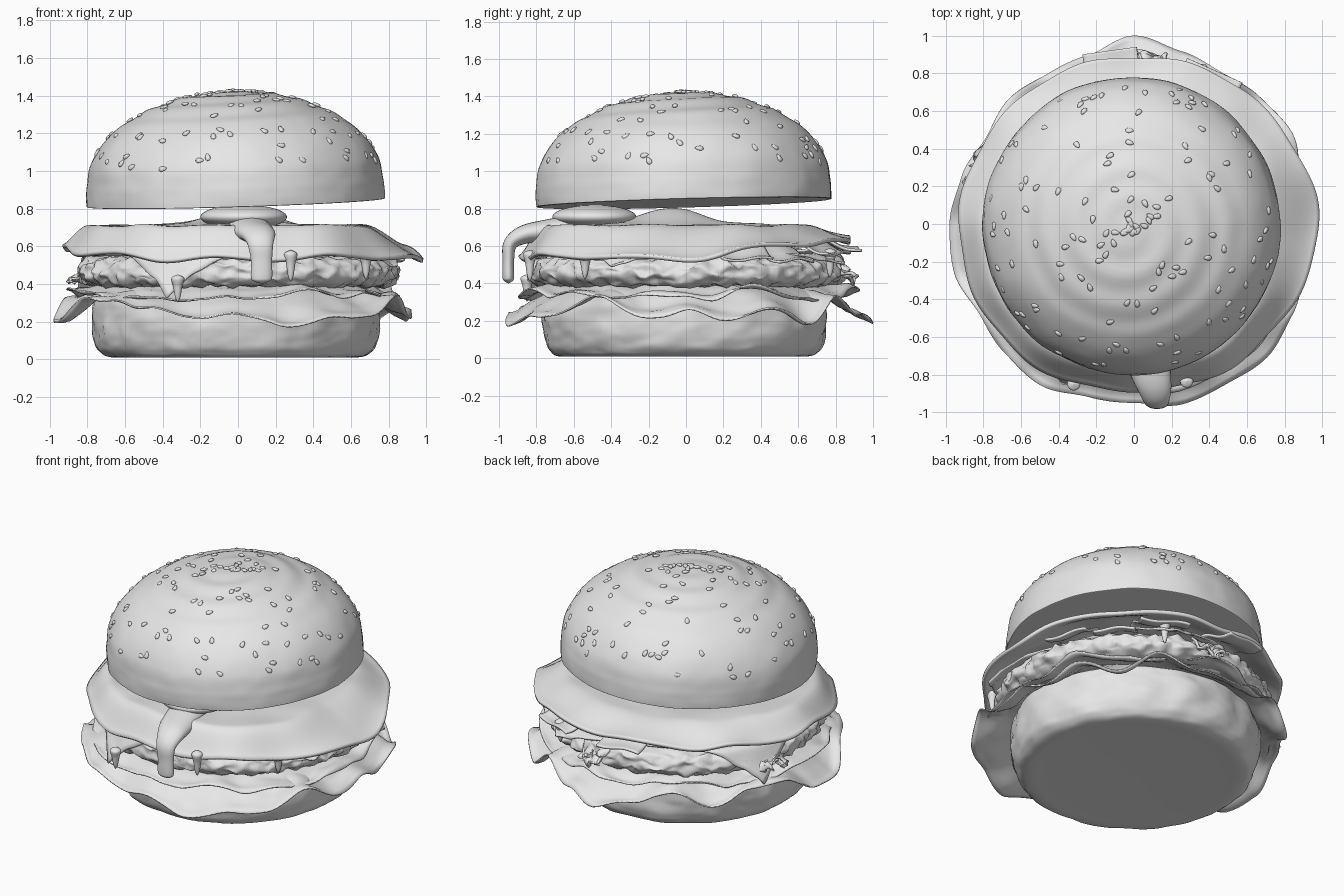
import bpy, bmesh, random
from math import sin, cos, pi, radians, exp, hypot, atan2
from mathutils import Vector, Matrix, noise

random.seed(4)
cube = bpy.data.objects.get("Cube")
if cube:
    bpy.data.objects.remove(cube)

GREY = (0.8, 0.8, 0.8, 1)
mat = bpy.data.materials.new("plain_grey")
mat.use_nodes = True
mat.diffuse_color = GREY
mat.node_tree.nodes["Principled BSDF"].inputs["Base Color"].default_value = GREY


def finish(name, bm, angle=50):
    bmesh.ops.remove_doubles(bm, verts=bm.verts, dist=0.0004)
    bmesh.ops.recalc_face_normals(bm, faces=bm.faces)
    me = bpy.data.meshes.new(name)
    bm.to_mesh(me)
    bm.free()
    ob = bpy.data.objects.new(name, me)
    bpy.context.collection.objects.link(ob)
    me.materials.append(mat)
    bpy.ops.object.select_all(action='DESELECT')
    ob.select_set(True)
    bpy.context.view_layer.objects.active = ob
    bpy.ops.object.shade_smooth_by_angle(angle=radians(angle))
    return ob


def surface(name, fn, nu, nv, closed=True, thick=0, angle=50):
    """Grid surface from fn(u, v), u and v in 0..1; closed wraps u."""
    bm = bmesh.new()
    cols = nu if closed else nu + 1
    g = [[bm.verts.new(fn(i / nu, j / nv)) for j in range(nv + 1)] for i in range(cols)]
    for i in range(nu):
        for j in range(nv):
            k = (i + 1) % cols
            bm.faces.new((g[i][j], g[k][j], g[k][j + 1], g[i][j + 1]))
    ob = finish(name, bm, angle)
    if thick:
        mod = ob.modifiers.new("thickness", 'SOLIDIFY')
        mod.thickness = thick
        mod.offset = 0
    return ob


def spline(pts, t):
    """Smooth point along a list of profile points, t in 0..1."""
    n = len(pts) - 1
    i = min(int(t * n), n - 1)
    f = t * n - i
    a, b, c, d = (Vector(pts[min(max(k, 0), n)]) for k in (i - 1, i, i + 1, i + 2))
    return b + 0.5 * f * (c - a + f * (2 * a - 5 * b + 4 * c - d + f * (3 * (b - c) + d - a)))


def smooth(x):
    x = min(max(x, 0), 1)
    return x * x * (3 - 2 * x)


def around(table, u):
    """Blend a list of values spaced evenly around the circle."""
    n = len(table)
    i = int(u * n)
    a, b = table[i % n], table[(i + 1) % n]
    return a + (b - a) * smooth(u * n - i)


def bump(p, scale, amount):
    return noise.noise(Vector(p) * scale) * amount


def lathe(name, profile, steps, scale, amount, ripple=None, segs=128):
    """Turned body with uneven, baked sides."""
    def fn(u, v):
        a = u * 2 * pi
        r, z = spline(profile, v)
        r = max(r, 0)
        p = Vector((r * cos(a), r * sin(a), z))
        k = 1 + (bump(p, scale, amount) + bump(p, scale * 3, amount * .3)) * min(1, r * 2)
        z += ripple(r, a, v) if ripple else 0
        return (p.x * k, p.y * k, z)
    return surface(name, fn, segs, steps)


# Bottom bun
bottom = lathe("bottom_bun", [(0, .015), (.5, .012), (.66, .01), (.72, .04), (.75, .1), (.765, .2),
               (.755, .3), (.70, .36), (.4, .38), (0, .38)], 60, 7, .025)
bottom.location = (-.015, -.01, 0)

# Top bun, slightly tilted, with faint rings on the crown
DOME = [(.79, .01), (.79, .06), (.785, .12), (.765, .22), (.70, .33), (.605, .42), (.45, .505), (.25, .57), (0, .595)]


def rings(r, a, v):
    return .005 * sin(r * 38 + a) * smooth((.66 - r) * 6) * smooth(r * 6) if v > .5 else 0


tilt = (.028, -.03, 0)
top = lathe("top_bun", [(0, 0), (.4, 0), (.65, 0), (.75, 0), (.785, 0)] + DOME, 104, 4, .012, rings)
top.location, top.rotation_euler = (-.012, -.01, .83), tilt

# Sesame seeds, denser towards the crown
bm = bmesh.new()
for _ in range(135):
    t = 1 - random.random() ** 1.1 * .66
    a = random.uniform(0, 2 * pi)
    r, z = spline(DOME, t)
    d = spline(DOME, min(t + .01, 1)) - spline(DOME, t - .01)
    n = Vector((d.y * cos(a), d.y * sin(a), -d.x)).normalized()
    spin = Matrix.Rotation(random.uniform(0, pi), 4, 'Z')
    m = (Matrix.Translation((r * cos(a), r * sin(a), z + n.z * .004)) @ n.to_track_quat('Z', 'Y').to_matrix().to_4x4()
         @ spin @ Matrix.Diagonal((.023, .014, .009, 1)))
    made = bmesh.ops.create_icosphere(bm, subdivisions=2, radius=1)["verts"]
    for v in made:
        v.co.y *= 1 - .35 * v.co.x
        v.co = m @ v.co
seeds = finish("sesame_seeds", bm)
seeds.location, seeds.rotation_euler = top.location, tilt

# Lettuce: two ruffled leaves, reach and rim height every 15 degrees
REACH = [.92, .92, .97, .95, .93, .95, 1.0, .93, .92, .94, .91, .95,
         .98, .99, .95, .97, .99, .95, .95, .99, .98, 1.0, .97, .94]
RIM = [.27, .21, .27, .20, .34, .25, .20, .26, .34, .24, .31, .33,
       .22, .20, .32, .33, .28, .23, .25, .19, .24, .22, .35, .22]


def lettuce(name, shrink, lift, droop, turn):
    def fn(u, v):
        a = u * 2 * pi
        w = (u + turn) % 1
        edge = around(REACH, u) * shrink
        r = .55 + (edge - .55) * v
        s = smooth((v - .25) / .8)
        z = lift - (.38 - around(RIM, w)) * droop * s + bump((cos(a), sin(a), v), 5, .03) * s
        return (r * cos(a), r * sin(a), z)
    surface(name, fn, 192, 16, thick=.008)


lettuce("lower_lettuce", 1, .375, 1.05, 0)
lettuce("upper_lettuce", .93, .4, .5, .1)


# Patty: rough, lumpy disc
def patty(u, v):
    a = u * 2 * pi
    r, z = spline([(0, .39), (.6, .385), (.78, .39), (.84, .425), (.85, .465), (.83, .51), (.76, .535), (.5, .54), (0, .54)], v)
    r = max(r, 0)
    p = Vector((r * cos(a), r * sin(a), z))
    lump = noise.voronoi(p * 13)[0][0] * .06 - .025 + bump(p, 28, .022)
    k = 1 - lump * min(1, r)
    return (p.x * k, p.y * k, z + bump(p, 16, .03) * min(1, r))


surface("patty", patty, 220, 56, angle=70)


# Cheese slice: rotated square, draped over the patty at the front and right corners
def cheese(u, v):
    x, y = (u - .5) * 1.5, (v - .5) * 1.5
    r, a = hypot(x, y), atan2(y, x) + radians(21)
    over = max(r - .82, 0)
    r = min(r, .82) + over * .45
    fall = .25 if cos(a) > 0 else .95
    return (r * cos(a), r * sin(a), .555 - over * fall + bump((x, y, 0), 9, .03) * smooth(over * 6))


surface("cheese_slice", cheese, 60, 60, closed=False, thick=.012)


# Bacon strips sticking out around the back; some ends hang down, crisp and crumpled
def bacon(name, angle, side, reach, z, width, hang=.07, crisp=0):
    d = Vector((cos(radians(angle)), sin(radians(angle)), 0))
    n = Vector((-d.y, d.x, 0))

    def fn(u, v):
        s = .2 + (reach - .2) * u
        end = smooth((s - .7) / (reach - .66))
        p = d * s + n * (side + (v - .5) * width * (1 - crisp * 8 * end))
        p.z = z + .012 * sin(s * 24 + angle) - hang * end + .01 * sin(v * 6 + angle)
        return p + noise.noise_vector(p * 25) * crisp * end
    surface(name, fn, 60, 16, closed=False, thick=.014)


bacon("bacon_back_right", 98, 0, .93, .64, .29)
bacon("bacon_back_left", 66, -.06, .92, .625, .32)
bacon("bacon_left", 22, 0, .90, .60, .28)
bacon("bacon_left_lower", 42, 0, .88, .585, .26)
bacon("crisp_bacon_back", 84, 0, .91, .58, .26, .16, .05)
bacon("crisp_bacon_right", 162, 0, .92, .57, .28, .18, .05)

# Fried egg white: flat top, sagging uneven rim, raised middle
EGG_REACH = [.98, .92, .885, .90, .925, .92, .88, .92]


def egg(u, v):
    a = u * 2 * pi
    far = (a + pi) % (2 * pi) - pi
    lobe = exp(-((far + .08) / .4) ** 2)
    edge = around(EGG_REACH, u) + .008 * sin(11 * a)
    drop = .12 - .05 * sin(a) + .05 * lobe + .014 * sin(9 * a + 1)
    start = .85 - .2 * lobe - .13 * max(sin(a), 0)
    r = edge * v
    x, y = r * cos(a), r * sin(a)
    z = .70 - drop * smooth((v - start) / (1.02 - start)) + bump((x, y, 0), 4, .015)
    z += .095 * exp(-(x * x + (y + .08) ** 2) / .05)
    return (x, y, z)


surface("egg_white", egg, 160, 50, thick=.022)

# Yolk
bm = bmesh.new()
bmesh.ops.create_uvsphere(bm, u_segments=48, v_segments=24, radius=1,
                          matrix=Matrix.Translation((.03, -.49, .755)) @ Matrix.Diagonal((.23, .225, .065, 1)))
finish("egg_yolk", bm)


# Runny drips: tapered tubes along a path, flattened towards the surface
def drip(name, path, flat=1):
    def fn(u, v):
        p = spline(path, v)
        d = (spline(path, min(v + .02, 1)) - spline(path, max(v - .02, 0))).xyz.normalized()
        side = Vector((1, 0, 0))
        side = (side - d * side.dot(d)).normalized()
        up = d.cross(side) * flat
        a = u * 2 * pi
        return p.xyz + (side * cos(a) + up * sin(a)) * max(p.w, 0)
    surface(name, fn, 24, 40)


drip("yolk_drip", [(.04, -.55, .71, .12), (.08, -.75, .68, .11), (.11, -.87, .66, .09), (.12, -.94, .61, .068),
                   (.125, -.95, .52, .056), (.125, -.95, .44, .057), (.125, -.95, .415, .045), (.125, -.95, .4, 0)], .55)
for i, (x, y, high, low) in enumerate([(-.32, -.85, .43, .30), (.28, -.835, .56, .41),
                                       (.68, -.54, .55, .42), (.40, .77, .57, .43)]):
    mid = (high + low) / 2
    drip(f"small_drip_{i + 1}", [(x, y, high + .02, 0), (x, y, high, .034), (x, y, mid + .02, .024),
                                (x, y, low + .03, .014), (x, y, low, 0)])
